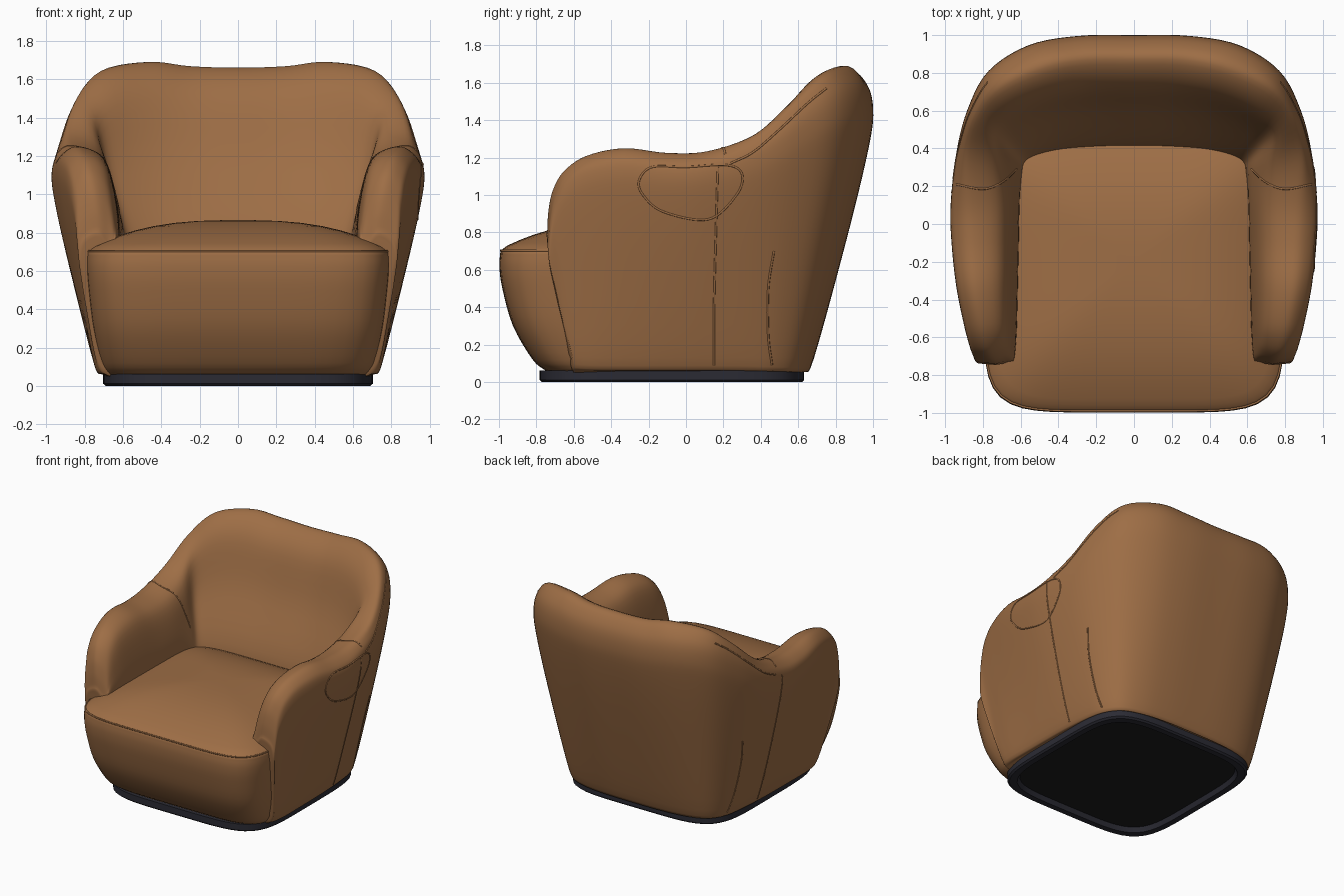
import bpy, bmesh, math
from mathutils import Vector
from mathutils.bvhtree import BVHTree

if "Cube" in bpy.data.objects:
    bpy.data.objects.remove(bpy.data.objects["Cube"])


def material(name, rgb):
    m = bpy.data.materials.new(name)
    m.diffuse_color = (*rgb, 1)
    m.use_nodes = True
    m.node_tree.nodes["Principled BSDF"].inputs["Base Color"].default_value = m.diffuse_color
    return m


LEATHER = material("tan leather", (0.34, 0.155, 0.06))
DARK = material("dark plinth", (0.024, 0.024, 0.034))
BLACK = material("black underside", (0.012, 0.012, 0.013))


def lerp(a, b, t):
    return a + (b - a) * t


def spline(pts, n, cyclic=False):
    """Catmull-Rom curve through pts, n steps per span."""
    pts = [Vector(p) for p in pts]
    c = len(pts)
    if cyclic:
        ext = [pts[-1]] + pts + pts[:2]
    else:
        ext = [2 * pts[0] - pts[1]] + pts + [2 * pts[-1] - pts[-2]]
    out = []
    for i in range(c if cyclic else c - 1):
        a, b, d, e = ext[i:i + 4]
        for k in range(n):
            t = k / n
            out.append(0.5 * (2 * b + (d - a) * t + (2 * a - 5 * b + 4 * d - e) * t * t
                              + (3 * b - a - 3 * d + e) * t ** 3))
    if not cyclic:
        out.append(pts[-1])
    return out


def loft(name, rings, mats, angle=40, rule=None):
    """Skin closed rings of equal size and cap both ends."""
    bm = bmesh.new()
    vs = [[bm.verts.new(p) for p in r] for r in rings]
    n = len(rings[0])
    for a, b in zip(vs, vs[1:]):
        for j in range(n):
            bm.faces.new((a[j], a[(j + 1) % n], b[(j + 1) % n], b[j]))
    bm.faces.new(vs[0])
    bm.faces.new(vs[-1])
    bmesh.ops.recalc_face_normals(bm, faces=bm.faces)
    if rule:
        for f in bm.faces:
            f.material_index = rule(f)
    me = bpy.data.meshes.new(name)
    bm.to_mesh(me)
    bm.free()
    for m in mats:
        me.materials.append(m)
    ob = bpy.data.objects.new(name, me)
    bpy.context.collection.objects.link(ob)
    bpy.ops.object.select_all(action='DESELECT')
    ob.select_set(True)
    bpy.context.view_layer.objects.active = ob
    bpy.ops.object.shade_smooth_by_angle(angle=math.radians(angle))
    return ob


def outline(w, front, back, z, n=5.0, count=96):
    """Rounded-square outline (superellipse)."""
    cy, ry = (front + back) / 2, (back - front) / 2
    pts = []
    for i in range(count):
        a = 2 * math.pi * i / count
        c, s = math.cos(a), math.sin(a)
        r = (abs(c) ** n + abs(s) ** n) ** (-1 / n)
        pts.append(Vector((w * r * c, cy + ry * r * s, z)))
    return pts


def piping(name, pts, radius=0.006, cyclic=False):
    cu = bpy.data.curves.new(name, 'CURVE')
    cu.dimensions = '3D'
    cu.bevel_depth = radius
    cu.bevel_resolution = 2
    sp = cu.splines.new('POLY')
    sp.points.add(len(pts) - 1)
    for p, q in zip(sp.points, pts):
        p.co = (*q, 1)
    sp.use_cyclic_u = cyclic
    cu.materials.append(LEATHER)
    bpy.context.collection.objects.link(bpy.data.objects.new(name, cu))


# Plinth with recessed underside
base = [outline(w, f, b, z) for w, f, b, z in [
    (0.63, -0.71, 0.56, 0.035), (0.645, -0.725, 0.575, 0.0), (0.69, -0.77, 0.62, 0.0),
    (0.703, -0.782, 0.632, 0.012), (0.703, -0.782, 0.632, 0.062)]]
loft("plinth", base, [DARK, BLACK], 35,
     lambda f: 1 if len(f.verts) > 4 and f.calc_center_median().z < 0.05 else 0)

# Seat: bulging front body, then a domed top
prof = spline([(0.69, -0.75, 0.06), (0.72, -0.82, 0.12), (0.76, -0.925, 0.30),
               (0.785, -0.982, 0.50), (0.795, -0.998, 0.62), (0.793, -0.992, 0.70)], 4)
rings = [outline(p.x, p.y, 0.48, p.z, 6) for p in prof]
seam = outline(0.789, -0.99, 0.48, 0.703, 6)
for r in [0.985, 0.96, 0.92, 0.86, 0.78, 0.68, 0.56, 0.42, 0.27, 0.12, 0.03]:
    z = 0.70 + 0.165 * (1 - r ** 2.8) + 0.012 * min(1, (1 - r) / 0.03) * r ** 4
    rings.append([Vector((p.x * r, -0.2 + (p.y + 0.2) * r, z)) for p in seam])
loft("seat", rings, [LEATHER], 70)
piping("seat_piping", seam, 0.006, True)

# Wraparound back and arms: bottom xy, widest xy, ridge xyz, inner xy
stations = [
    (0, .67, 0, 1.0, 0, .87, 1.66, 0, .41),
    (.25, .665, .30, .995, .25, .868, 1.668, .20, .405),
    (.45, .64, .56, .945, .46, .83, 1.69, .38, .39),
    (.60, .58, .77, .81, .70, .72, 1.645, .51, .36),
    (.68, .47, .88, .61, .825, .57, 1.50, .57, .325),
    (.715, .32, .94, .38, .87, .37, 1.325, .59, .27),
    (.735, .10, .97, .10, .855, .12, 1.235, .605, .12),
    (.74, -.10, .965, -.10, .845, -.10, 1.225, .61, -.10),
    (.74, -.30, .94, -.33, .83, -.33, 1.25, .615, -.32),
    (.74, -.46, .90, -.53, .80, -.53, 1.21, .62, -.52),
    (.735, -.54, .87, -.645, .775, -.65, 1.13, .625, -.62),
    (.73, -.58, .85, -.70, .755, -.71, 1.03, .63, -.68),
    (.725, -.60, .84, -.725, .74, -.735, .92, .635, -.71),
    (.725, -.605, .83, -.735, .73, -.742, .81, .64, -.725)]


def section(s):
    B, O, R, I = (Vector((s[i], s[i + 1], 0)) for i in (0, 2, 4, 7))
    rz = s[6]
    h = rz - 0.72
    g = max(h, 0.45)
    k = min(1, max(0, (rz - 1.25) / 0.24))
    d = (O - I).normalized()
    zo = rz - 0.22 * g

    def at(p, z):
        return Vector((p.x, p.y, z))
    pts = [at(B - d * .10, .07), at(B - d * .035, .06), at(B + d * .015, .13),
           at(lerp(B, O, .56) + d * .01, (zo + .12) / 2),
           at(lerp(B, O, .91) + d * .006, lerp(.12, zo, .85)), at(O, zo),
           at(lerp(R, O, .74), rz - .075 * g), at(R, rz),
           at(lerp(R, I, lerp(.6, .33, k)), rz - lerp(.12, .14, k) * g),
           at(lerp(R, I, lerp(.9, .58, k)), .72 + lerp(.42, .5, min(1, h / .5)) * h),
           at(I, .72), at(lerp(I, B, .3), .3)]
    return spline(pts, 5, True)


half = [section(s) for s in stations]
full = [[Vector((-p.x, p.y, p.z)) for p in r] for r in half[:0:-1]] + half
cols = [spline(c, 5) for c in zip(*full)]
rings = [list(r) for r in zip(*cols)]


def rounded_end(ring):
    """Shrinking rings that round off the front of an arm."""
    c = sum(ring, Vector()) / len(ring)
    out = []
    for inset, dy in [(.006, -.003), (.016, -.006), (.032, -.008)]:
        out.append([p + (c - p).normalized() * inset + Vector((0, dy, 0)) for p in ring])
    return out


rings = rounded_end(rings[0])[::-1] + rings + rounded_end(rings[-1])
shell = loft("back_and_arms", rings, [LEATHER], 70)

# Raised seams projected onto the upholstery
me = shell.data
tree = BVHTree.FromPolygons([v.co for v in me.vertices], [p.vertices for p in me.polygons])


def seam_line(name, pts, side, top=False, cyclic=False):
    found = []
    for p in spline([(a, b, 0) for a, b in pts], 8, cyclic):
        if top:
            o, d = Vector((side * p.x, p.y, 3)), Vector((0, 0, -1))
        else:
            o, d = Vector((side * 3, p.x, p.y)), Vector((-side, 0, 0))
        hit, normal = tree.ray_cast(o, d)[:2]
        if hit:
            found.append(hit - normal * 0.002)
    if len(found) > 1:
        piping(name, found, 0.006, cyclic)


for side, tag in ((1, "right"), (-1, "left")):
    seam_line("side_seam_" + tag, [(.17, 1.15), (.16, .8), (.15, .4), (.15, .09)], side)
    seam_line("rear_seam_" + tag, [(.47, .70), (.44, .5), (.44, .25), (.46, .09)], side)
    seam_line("wing_seam_" + tag, [(.24, 1.17), (.36, 1.23), (.5, 1.35), (.65, 1.49), (.75, 1.57)], side)
    seam_line("arm_seam_" + tag, [(.62, .29), (.70, .22), (.80, .185), (.94, .21)], side, True)
seam_line("side_patch_seam", [(-.25, 1.08), (-.23, 1.0), (-.12, .91), (.12, .87), (.27, 1.0),
                              (.30, 1.11), (.22, 1.16), (.0, 1.15), (-.18, 1.15)], 1, cyclic=True)
